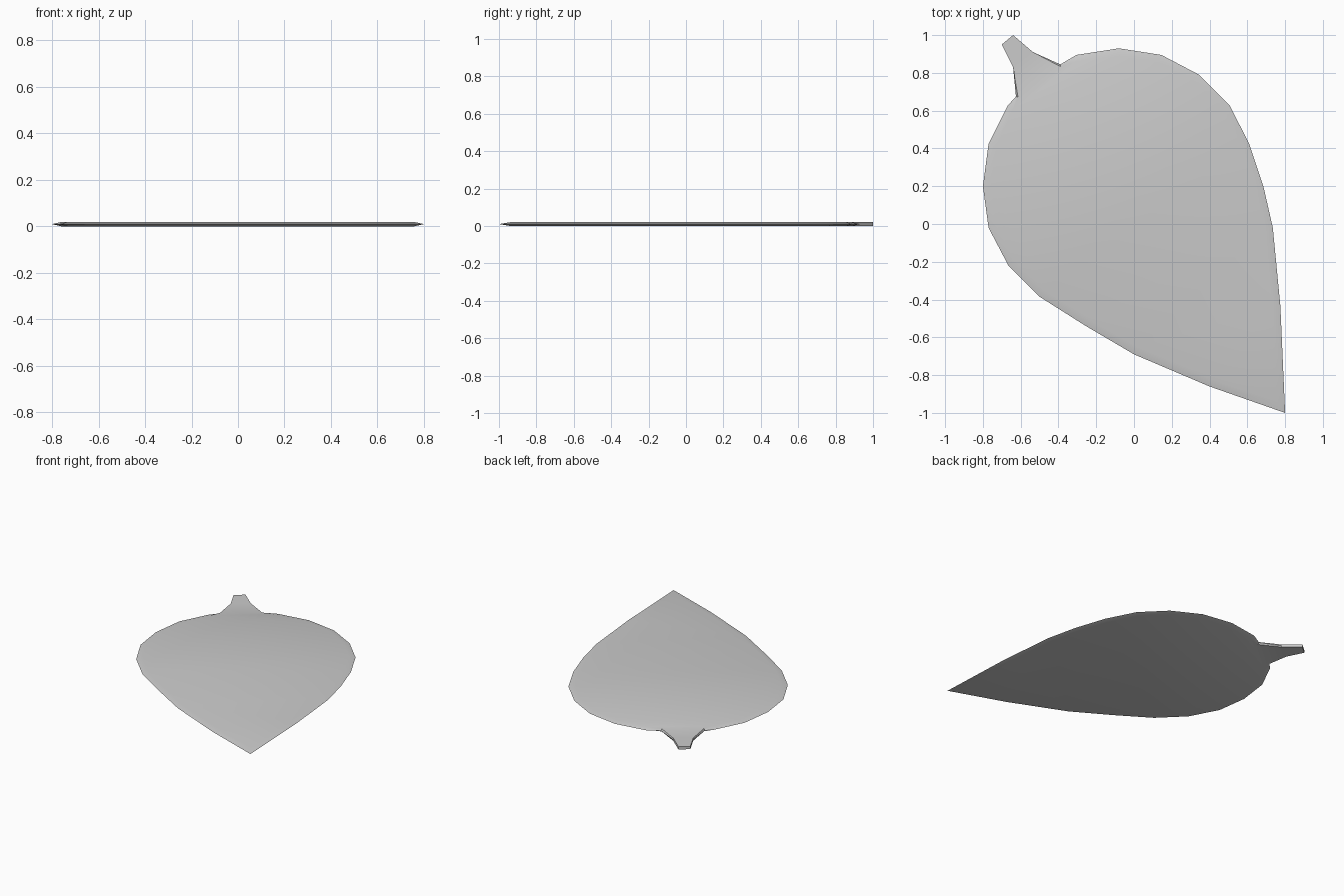
import bpy, bmesh, math
from mathutils import Vector

if "Cube" in bpy.data.objects:
    bpy.data.objects.remove(bpy.data.objects["Cube"])

THICK = 0.02   # leaf thickness
RIM = 0.042    # width of the tapered rim

# Outline, counter-clockwise from the stem end: x, y, share of rim width
outline = [
    (-0.64, 1.00, 0), (-0.70, 0.95, 0), (-0.64, 0.83, 0), (-0.625, 0.675, 0.25),
    (-0.67, 0.625, 0.8), (-0.77, 0.425, 1), (-0.80, 0.20, 1), (-0.77, -0.02, 1),
    (-0.665, -0.22, 1), (-0.50, -0.385, 1), (-0.255, -0.54, 1), (0.0, -0.69, 1),
    (0.40, -0.86, 1), (0.80, -1.00, 1), (0.775, -0.435, 1), (0.735, -0.02, 1),
    (0.685, 0.20, 1), (0.61, 0.425, 1), (0.505, 0.63, 1), (0.345, 0.79, 1),
    (0.145, 0.895, 1), (-0.08, 0.93, 1), (-0.305, 0.895, 0.8), (-0.39, 0.845, 0.25),
    (-0.535, 0.91, 0),
]
pts = [Vector(p[:2]) for p in outline]
n = len(pts)


def inset(i):
    """Move an outline point inward by its rim width (mitred)."""
    d0 = (pts[i] - pts[i - 1]).normalized()
    d1 = (pts[(i + 1) % n] - pts[i]).normalized()
    n0, n1 = Vector((-d0.y, d0.x)), Vector((-d1.y, d1.x))
    m = (n0 + n1).normalized()
    return pts[i] + m * RIM * outline[i][2] / max(m.dot(n0), 0.4)


# Leaf with stem: thin plate, rim tapering to a middle edge
bm = bmesh.new()
inner = [inset(i) for i in range(n)]
rings = [[bm.verts.new((p.x, p.y, z)) for p in ring]
         for ring, z in ((inner, 0), (pts, THICK / 2), (inner, THICK))]
for low, high in zip(rings, rings[1:]):
    for i in range(n):
        j = (i + 1) % n
        bm.faces.new((low[i], low[j], high[j], high[i]))
caps = [bm.faces.new(rings[2]), bm.faces.new(rings[0][::-1])]
bmesh.ops.triangulate(bm, faces=caps)

mesh = bpy.data.meshes.new("leaf")
bm.to_mesh(mesh)
bm.free()
leaf = bpy.data.objects.new("leaf", mesh)
bpy.context.collection.objects.link(leaf)

# Smooth rim, sharp stem sides
bpy.context.view_layer.objects.active = leaf
leaf.select_set(True)
bpy.ops.object.shade_smooth_by_angle(angle=math.radians(30))
